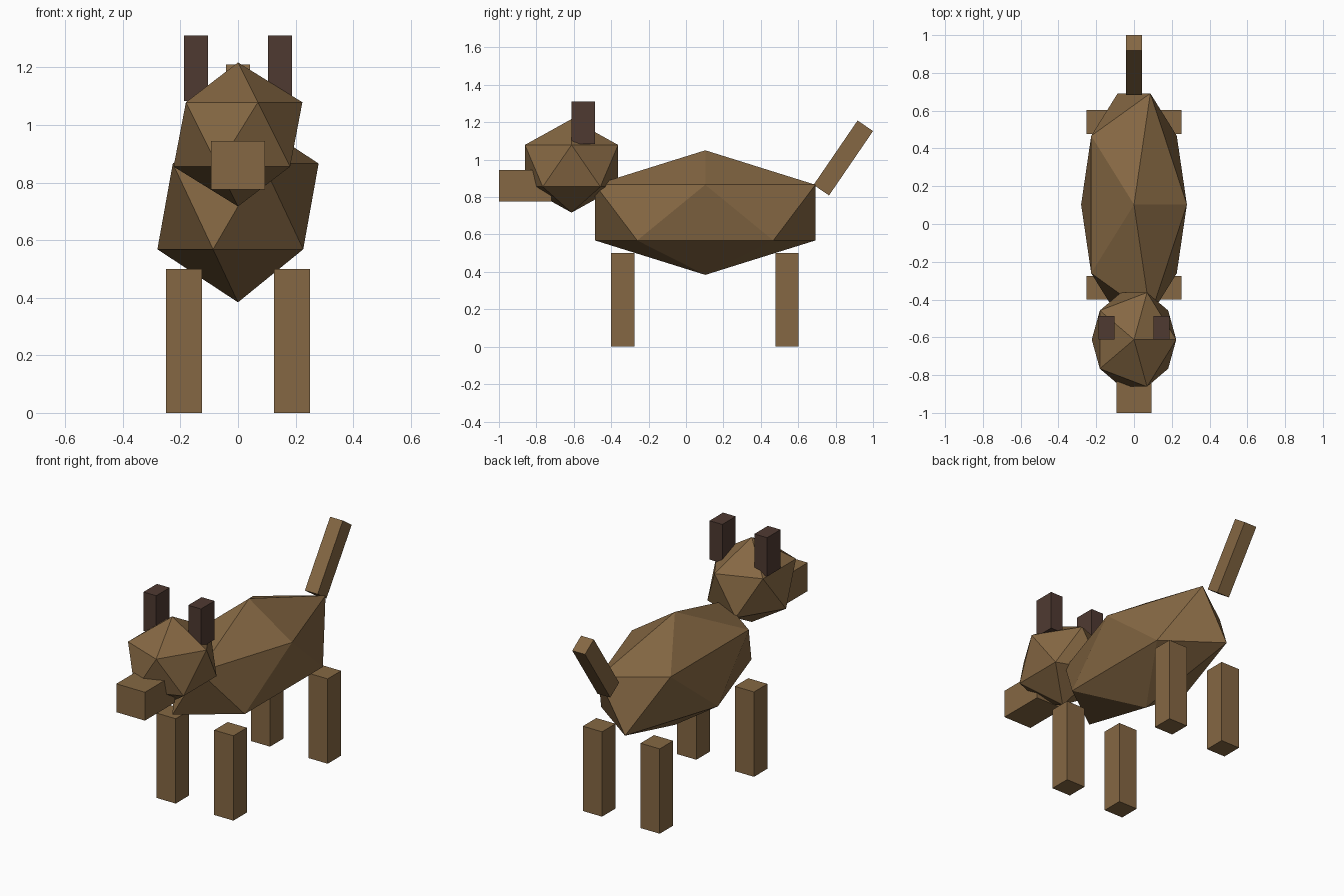
import bpy
from mathutils import Vector

if "Cube" in bpy.data.objects:
    bpy.data.objects.remove(bpy.data.objects["Cube"])


def material(name, rgb):
    m = bpy.data.materials.new(name)
    m.diffuse_color = (*rgb, 1)
    m.use_nodes = True
    m.node_tree.nodes["Principled BSDF"].inputs["Base Color"].default_value = m.diffuse_color
    return m


fur = material("brown fur", (0.235, 0.137, 0.056))
dark = material("dark brown", (0.078, 0.042, 0.031))


def finish(name, mat):
    ob = bpy.context.object
    ob.name = name
    ob.data.materials.append(mat)
    return ob


def box(name, centre, size, mat, tilt=0.0):
    bpy.ops.mesh.primitive_cube_add(size=1, location=centre, rotation=(tilt, 0, 0))
    bpy.context.object.scale = size
    return finish(name, mat)


def faceted_ball(name, centre, radii, mat):
    bpy.ops.mesh.primitive_ico_sphere_add(subdivisions=1, radius=1, location=centre)
    bpy.context.object.scale = radii
    return finish(name, mat)


# Body and head: stretched 20-sided balls
faceted_ball("body", (0, 0.103, 0.717), (0.313, 0.692, 0.333), fur)
faceted_ball("head", (0, -0.612, 0.967), (0.25, 0.293, 0.25), fur)

# Snout
box("snout", (0, -0.86, 0.86), (0.187, 0.28, 0.167), fur)

# Legs and ears, mirrored left and right
for side, x in (("left", -1), ("right", 1)):
    box(side + "_front_leg", (x * 0.188, -0.338, 0.25), (0.125, 0.125, 0.5), fur)
    box(side + "_back_leg", (x * 0.188, 0.54, 0.25), (0.125, 0.125, 0.5), fur)
    box(side + "_ear", (x * 0.146, -0.55, 1.197), (0.083, 0.125, 0.229), dark)

# Tail, leaning backwards
box("tail", (0, 0.841, 1.009), (0.083, 0.1, 0.417), fur, tilt=-0.6)
